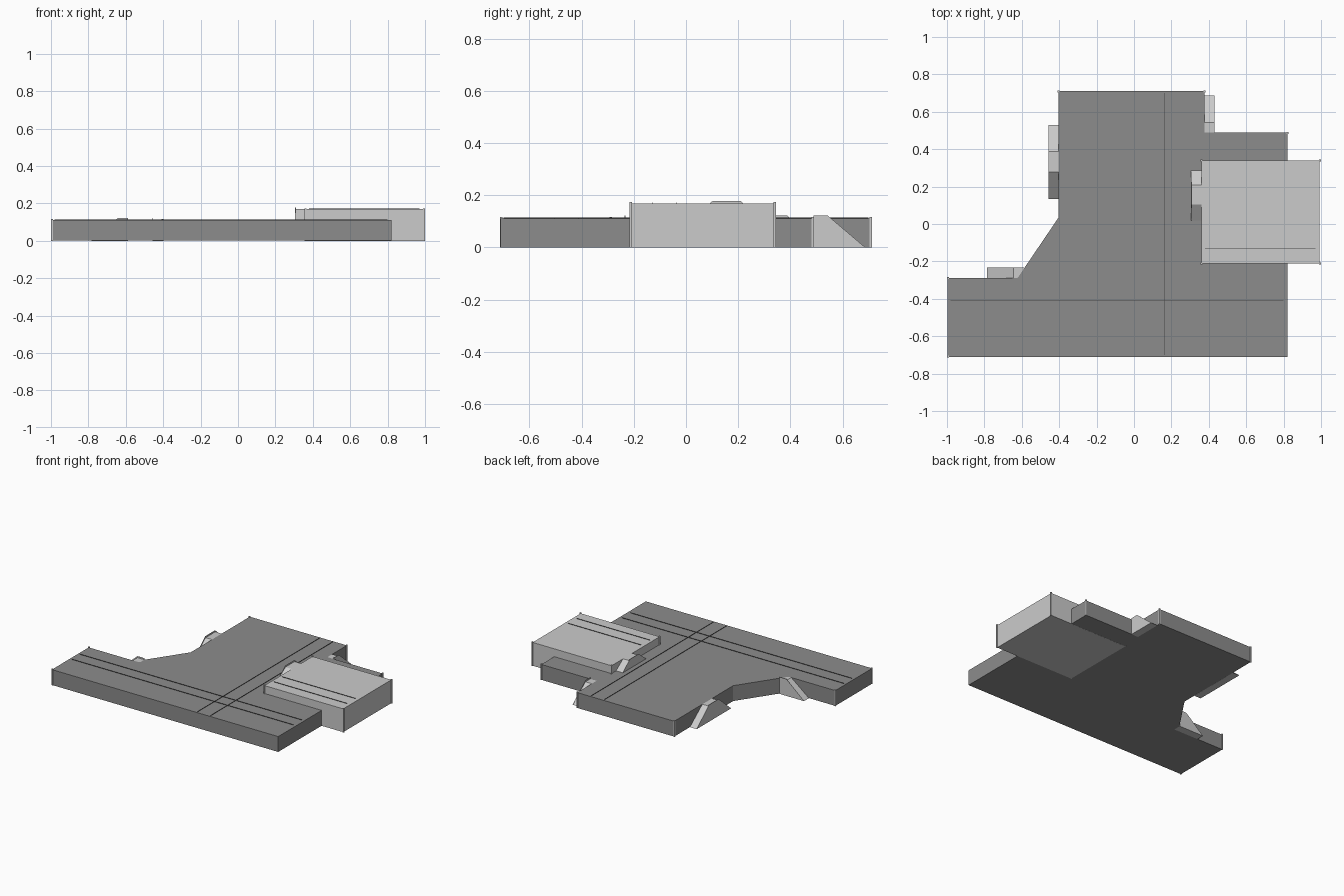
import bpy, bmesh
from mathutils import Vector

if "Cube" in bpy.data.objects:
    bpy.data.objects.remove(bpy.data.objects["Cube"])


def grey(name, value):
    mat = bpy.data.materials.new(name)
    mat.diffuse_color = (value, value, value, 1)
    mat.use_nodes = True
    mat.node_tree.nodes["Principled BSDF"].inputs["Base Color"].default_value = mat.diffuse_color
    return mat


DARK, MID, BLACK = grey("dark_grey", 0.264), grey("mid_grey", 0.55), grey("line_grey", 0.06)


def extrude(name, points, offset, mat=None):
    """Solid made by sweeping a flat outline along an offset vector."""
    bm = bmesh.new()
    face = bm.faces.new([bm.verts.new(p) for p in points])
    ext = bmesh.ops.extrude_face_region(bm, geom=[face])
    verts = [g for g in ext["geom"] if isinstance(g, bmesh.types.BMVert)]
    bmesh.ops.translate(bm, verts=verts, vec=Vector(offset))
    bmesh.ops.recalc_face_normals(bm, faces=bm.faces)
    mesh = bpy.data.meshes.new(name)
    bm.to_mesh(mesh)
    bm.free()
    if mat:
        mesh.materials.append(mat)
    obj = bpy.data.objects.new(name, mesh)
    bpy.context.collection.objects.link(obj)
    return obj


def box(name, x0, x1, y0, y1, z0, z1, mat=None):
    return extrude(name, [(x0, y0, z0), (x1, y0, z0), (x1, y1, z0), (x0, y1, z0)],
                   (0, 0, z1 - z0), mat)


LOW, HIGH = 0.112, 0.169
CURB, CURB_W = 0.010, 0.003


def ramp(name, axis, inner, outer, profile):
    """Ramp with a slim raised curb on its outer side; profile runs along the given axis."""
    def sweep(part, start, end, lift):
        base = min(z for _, z in profile)
        pts = [(p, z + (lift if z > base else 0)) for p, z in profile]
        if axis == "y":
            extrude(part, [(start, p, z) for p, z in pts], (end - start, 0, 0))
        else:
            extrude(part, [(p, start, z) for p, z in pts], (0, end - start, 0))
    edge = outer - CURB_W if outer > inner else outer + CURB_W
    sweep(name, inner, edge, 0)
    sweep(name + "_curb", edge, outer, CURB)


# Lower platform slab
outline = [(-0.997, -0.71), (0.82, -0.71), (0.82, 0.488), (0.376, 0.488), (0.376, 0.711),
           (-0.403, 0.711), (-0.403, 0.035), (-0.622, -0.288), (-0.997, -0.288)]
extrude("platform", [(x, y, 0.0005) for x, y in outline], (0, 0, LOW - 0.0005), DARK)

# Raised block
box("raised_block", 0.36, 0.993, -0.212, 0.34, 0, HIGH, MID)

# Access ramps
ramp("west_ramp", "y", -0.403, -0.457, [(0.135, 0), (0.277, LOW), (0.388, LOW), (0.53, 0)])
ramp("north_east_ramp", "y", 0.376, 0.43, [(0.488, 0), (0.488, LOW), (0.543, LOW), (0.687, 0)])
ramp("upper_ramp", "y", 0.36, 0.306, [(0.02, LOW), (0.103, HIGH), (0.208, HIGH), (0.287, LOW)])
ramp("south_west_ramp", "x", -0.288, -0.232,
     [(-0.785, 0), (-0.643, LOW), (-0.587, LOW), (-0.587, 0)])

# Thin rail lines on the decks
T, H = 0.001, 0.003
for i, y in enumerate((-0.505, -0.41)):
    box(f"long_rail_{i}", -0.98, 0.80, y - T, y + T, LOW, LOW + H, BLACK)
for i, x in enumerate((0.165, 0.27)):
    box(f"cross_rail_{i}", x - T, x + T, -0.70, 0.70, LOW, LOW + H, BLACK)
for i, y in enumerate((-0.13, -0.035)):
    box(f"block_rail_{i}", 0.38, 0.97, y - T, y + T, HIGH, HIGH + H, BLACK)

# Slim corner posts
R = 0.005
posts = [(-0.995, -0.708, LOW), (-0.995, -0.288, LOW), (-0.403, 0.708, LOW), (0.376, 0.708, LOW),
         (0.82, 0.486, LOW), (0.36, -0.212, HIGH), (0.36, 0.34, HIGH),
         (0.995, -0.212, HIGH), (0.995, 0.34, HIGH)]
for i, (x, y, z) in enumerate(posts):
    box(f"corner_post_{i}", x - R, x + R, y - R, y + R, 0, z + 0.005)
